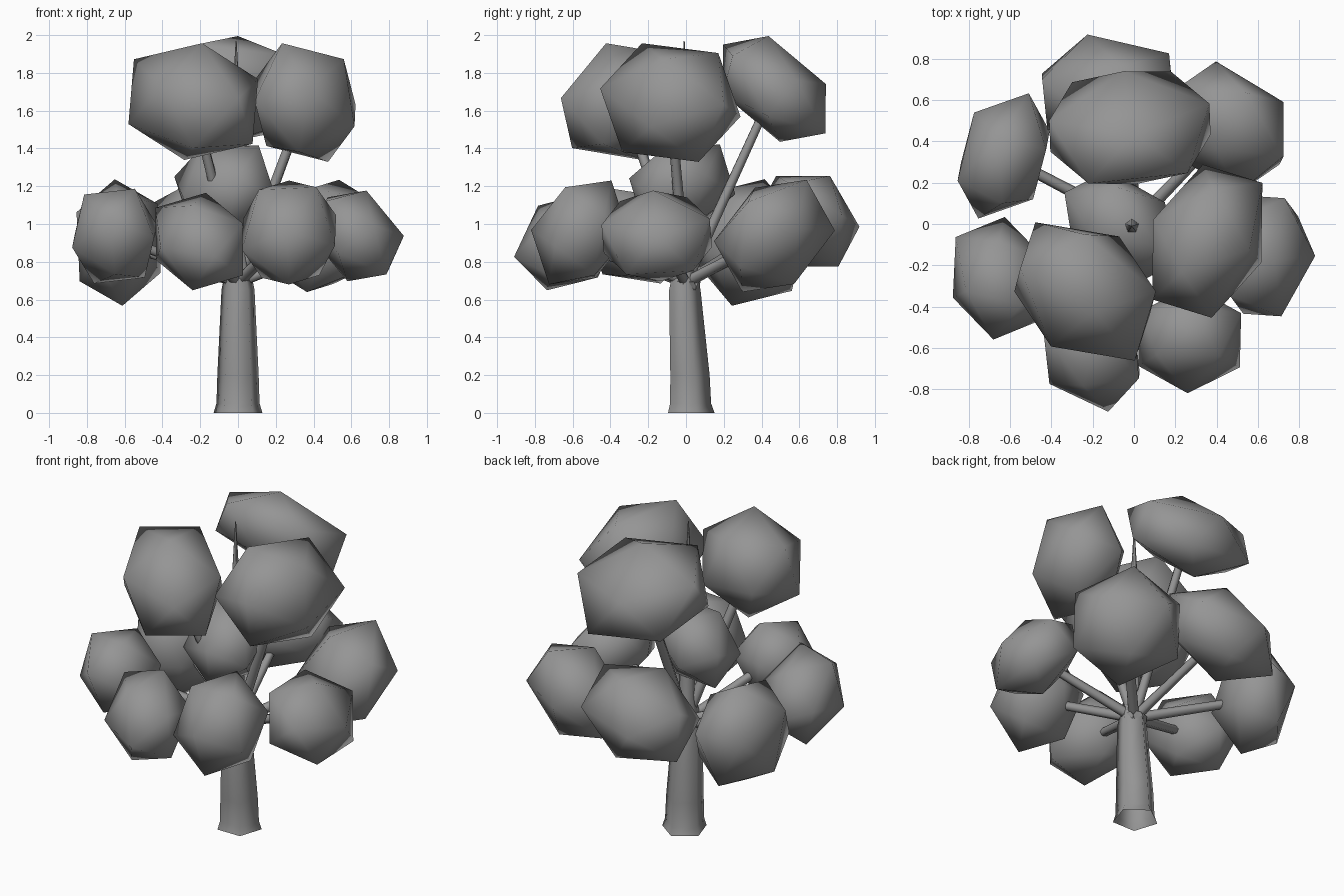
import bpy, bmesh, math
from mathutils import Vector, Matrix

if "Cube" in bpy.data.objects:
    bpy.data.objects.remove(bpy.data.objects["Cube"])

grey = bpy.data.materials.new("plain grey")
grey.diffuse_color = (0.3, 0.3, 0.3, 1)
grey.use_nodes = True
grey.node_tree.nodes["Principled BSDF"].inputs["Base Color"].default_value = grey.diffuse_color


def finish(name, bm, angle):
    bmesh.ops.recalc_face_normals(bm, faces=bm.faces)
    me = bpy.data.meshes.new(name)
    bm.to_mesh(me)
    bm.free()
    me.materials.append(grey)
    ob = bpy.data.objects.new(name, me)
    bpy.context.collection.objects.link(ob)
    bpy.ops.object.select_all(action='DESELECT')
    ob.select_set(True)
    bpy.context.view_layer.objects.active = ob
    bpy.ops.object.shade_smooth_by_angle(angle=math.radians(angle))


def tube(name, rings, sides, turn=0.0, base=True):
    """Skin through rings given as (centre, radius, rotation)."""
    bm = bmesh.new()
    loops = []
    for c, r, rot in rings:
        loops.append([bm.verts.new(Vector(c) + rot @ Vector((
            r * math.cos(turn + math.tau * i / sides),
            r * math.sin(turn + math.tau * i / sides), 0))) for i in range(sides)])
    for a, b in zip(loops, loops[1:]):
        for i in range(sides):
            j = (i + 1) % sides
            bm.faces.new((a[i], a[j], b[j], b[i]))
    if base:
        bm.faces.new(loops[0][::-1])
    bm.faces.new(loops[-1])
    finish(name, bm, 75)


def clump(name, centre, a, b, c):
    """Stretched icosahedron, fixed by the three corners of one of its faces."""
    a, b, c = Vector(a), Vector(b), Vector(c)
    k = (math.sqrt(5) - 1) / 2
    axes = (a, b, c, k * (a + b) - c, k * (b + c) - a, k * (a + c) - b)
    bm = bmesh.new()
    for v in axes:
        bm.verts.new(centre + v)
        bm.verts.new(centre - v)
    bmesh.ops.convex_hull(bm, input=bm.verts)
    finish(name, bm, 180)


# trunk: open flared foot, tapering up to a thin spike
still = Matrix.Identity(3)
tube("trunk", [((0, 0.015, 0), 0.136, still), ((0, 0.013, 0.05), 0.12, still),
               ((0, 0.01, 0.2), 0.115, still), ((0, -0.015, 0.65), 0.092, still),
               ((0, -0.01, 0.85), 0.05, still), ((-0.01, -0.01, 1.4), 0.035, still),
               ((-0.01, -0.01, 1.97), 0.003, still)], 5, math.pi / 2, base=False)

# leaf clumps: centre, then three face corners measured from the centre
clumps = {
    "top_back": ((-0.02, 0.467, 1.715), (0.02, -0.03, 0.28), (-0.2, -0.271, 0.235), (0.28, -0.22, 0.176)),
    "top_left": ((-0.237, -0.327, 1.648), (0.047, -0.096, 0.309), (0.343, 0, 0.119), (0, 0.276, 0.246)),
    "top_right": ((0.355, -0.083, 1.643), (-0.122, -0.15, 0.314), (0.205, -0.04, 0.23), (0.03, 0.254, 0.262)),
    "middle": ((-0.07, -0.02, 1.2), (0.18, -0.08, 0.215), (-0.02, 0.2, 0.22), (0.22, 0.125, 0.06)),
    "low_back_left": ((-0.632, 0.33, 0.902), (-0.02, 0.087, 0.335), (-0.223, -0.12, 0.16), (-0.143, 0.21, 0.05)),
    "low_left": ((-0.654, -0.263, 0.936), (-0.224, -0.094, -0.06), (-0.16, -0.063, 0.22), (-0.21, 0.2, 0.01)),
    "low_front": ((-0.205, -0.625, 0.907), (-0.042, -0.158, 0.19), (0.08, -0.285, -0.08), (-0.205, -0.15, -0.03)),
    "low_front_right": ((0.27, -0.56, 0.955), (-0.01, -0.26, 0.013), (0.243, -0.135, -0.07), (0, -0.165, -0.275)),
    "low_right": ((0.63, -0.155, 0.937), (0.248, 0, 0), (0.05, -0.02, 0.24), (0.1, 0.28, 0.09)),
    "low_back_right": ((0.45, 0.468, 0.937), (0.085, 0.17, 0.297), (0.275, -0.139, 0.18), (0.275, 0.123, 0.04)),
    "low_back": ((-0.125, 0.642, 1.015), (-0.06, -0.165, 0.24), (0.06, 0.12, 0.24), (-0.32, 0.06, 0.1)),
}
fork = Vector((0, 0, 0.69))
for name, (centre, a, b, c) in clumps.items():
    centre = Vector(centre)
    clump(name + "_leaves", centre, a, b, c)
    # branch from the fork into the clump
    if name != "middle":
        aim = centre - fork
        rot = aim.to_track_quat('Z', 'Y').to_matrix()
        start = fork - aim.normalized() * 0.07
        tube(name + "_branch", [(start, 0.032, rot), (centre, 0.025, rot)], 6)
